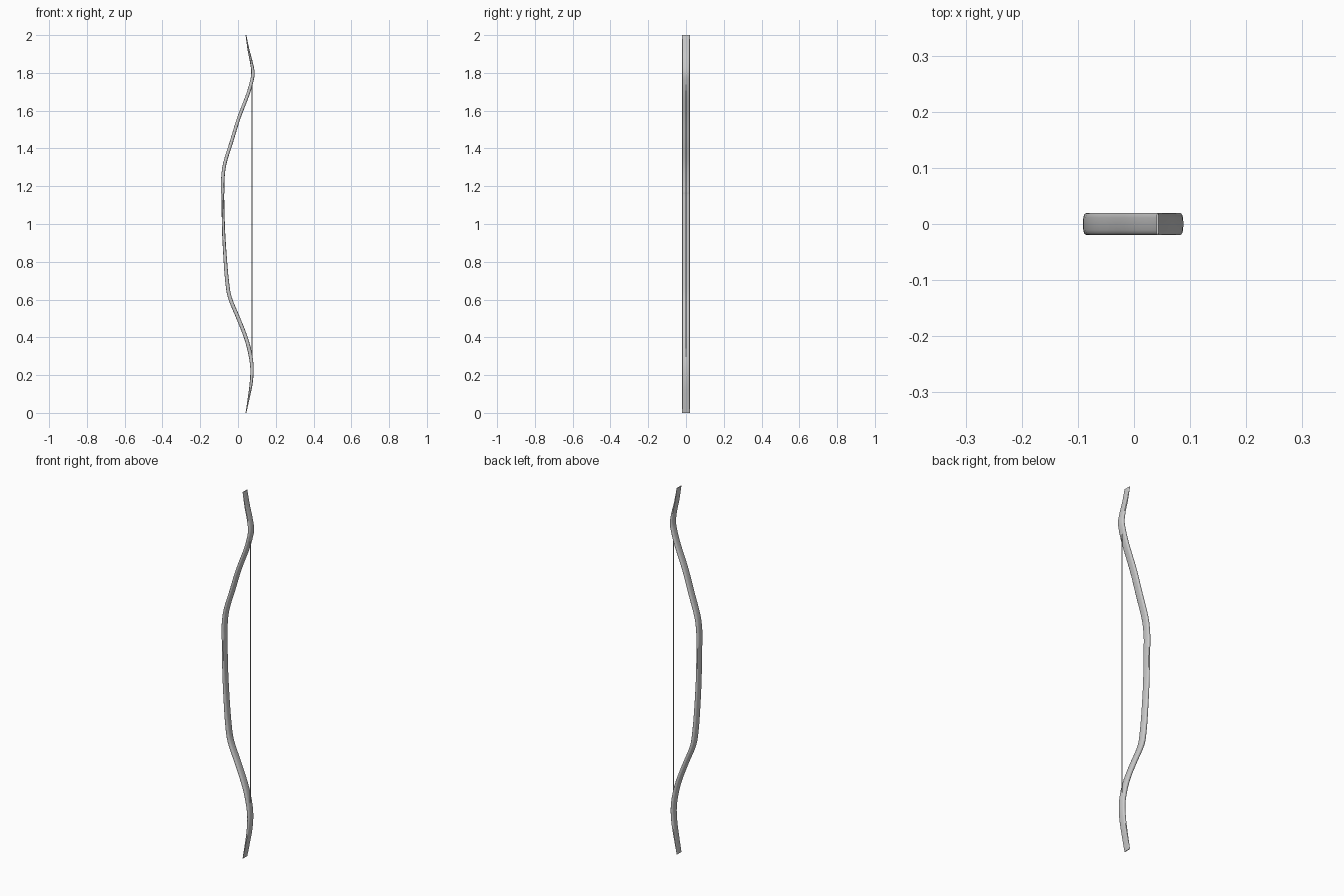
import bpy, bmesh, math
from mathutils import Vector

if "Cube" in bpy.data.objects:
    bpy.data.objects.remove(bpy.data.objects["Cube"])

# Bow profile in the xz plane: x, z, half thickness
PROFILE = [
    (0.042, 0.00, 0.002), (0.057, 0.08, 0.005), (0.070, 0.16, 0.008),
    (0.074, 0.24, 0.009), (0.063, 0.32, 0.010), (0.041, 0.40, 0.010),
    (0.002, 0.50, 0.010), (-0.043, 0.61, 0.010), (-0.058, 0.70, 0.010),
    (-0.068, 0.82, 0.009), (-0.077, 0.98, 0.008), (-0.080, 1.14, 0.007),
    (-0.081, 1.17, 0.009), (-0.081, 1.23, 0.009), (-0.070, 1.32, 0.009),
    (-0.033, 1.44, 0.009), (0.004, 1.56, 0.009), (0.050, 1.68, 0.009),
    (0.071, 1.75, 0.009), (0.079, 1.80, 0.009), (0.070, 1.86, 0.007),
    (0.056, 1.92, 0.005), (0.042, 2.00, 0.002),
]
HALF_WIDTH = 0.02
SIDES = 16


def smooth_path(points, steps):
    """Catmull-Rom interpolation through the profile points."""
    pts = [Vector(p) for p in points]
    pts = [2 * pts[0] - pts[1]] + pts + [2 * pts[-1] - pts[-2]]
    out = []
    for a, b, c, d in zip(pts, pts[1:], pts[2:], pts[3:]):
        for k in range(steps):
            t = k / steps
            out.append(0.5 * (2 * b + (c - a) * t + (2 * a - 5 * b + 4 * c - d) * t * t
                              + (3 * b - a - 3 * c + d) * t ** 3))
    return out + [pts[-2]]


def rounded(v, power):
    return math.copysign(abs(v) ** power, v)


def finish(name, bm):
    bmesh.ops.recalc_face_normals(bm, faces=bm.faces)
    mesh = bpy.data.meshes.new(name)
    bm.to_mesh(mesh)
    bm.free()
    obj = bpy.data.objects.new(name, mesh)
    bpy.context.collection.objects.link(obj)
    bpy.ops.object.select_all(action='DESELECT')
    obj.select_set(True)
    bpy.context.view_layer.objects.active = obj
    bpy.ops.object.shade_smooth_by_angle(angle=math.radians(40))
    return obj


# Recurved bow limb and grip, swept with a softly rounded section
path = smooth_path(PROFILE, 4)
bm = bmesh.new()
rings = []
for i, (x, z, half) in enumerate(path):
    tangent = path[min(i + 1, len(path) - 1)] - path[max(i - 1, 0)]
    normal = Vector((tangent.y, -tangent.x)).normalized()
    if i in (0, len(path) - 1):
        normal = Vector((1, 0))  # level end cuts
    ring = []
    for k in range(SIDES):
        a = 2 * math.pi * k / SIDES
        n = half * rounded(math.cos(a), 0.7)
        y = HALF_WIDTH * rounded(math.sin(a), 0.6)
        ring.append(bm.verts.new((x + normal.x * n, y, z + normal.y * n)))
    rings.append(ring)
for r, s in zip(rings, rings[1:]):
    for k in range(SIDES):
        j = (k + 1) % SIDES
        bm.faces.new((r[k], r[j], s[j], s[k]))
bm.faces.new(rings[0])
bm.faces.new(rings[-1])
finish("bow_body", bm)

# Straight bowstring ending inside the limbs
bm = bmesh.new()
bmesh.ops.create_cone(bm, cap_ends=True, segments=8, radius1=0.003, radius2=0.003, depth=1.47)
bmesh.ops.translate(bm, verts=bm.verts, vec=(0.075, 0, 1.005))
finish("bow_string", bm)
